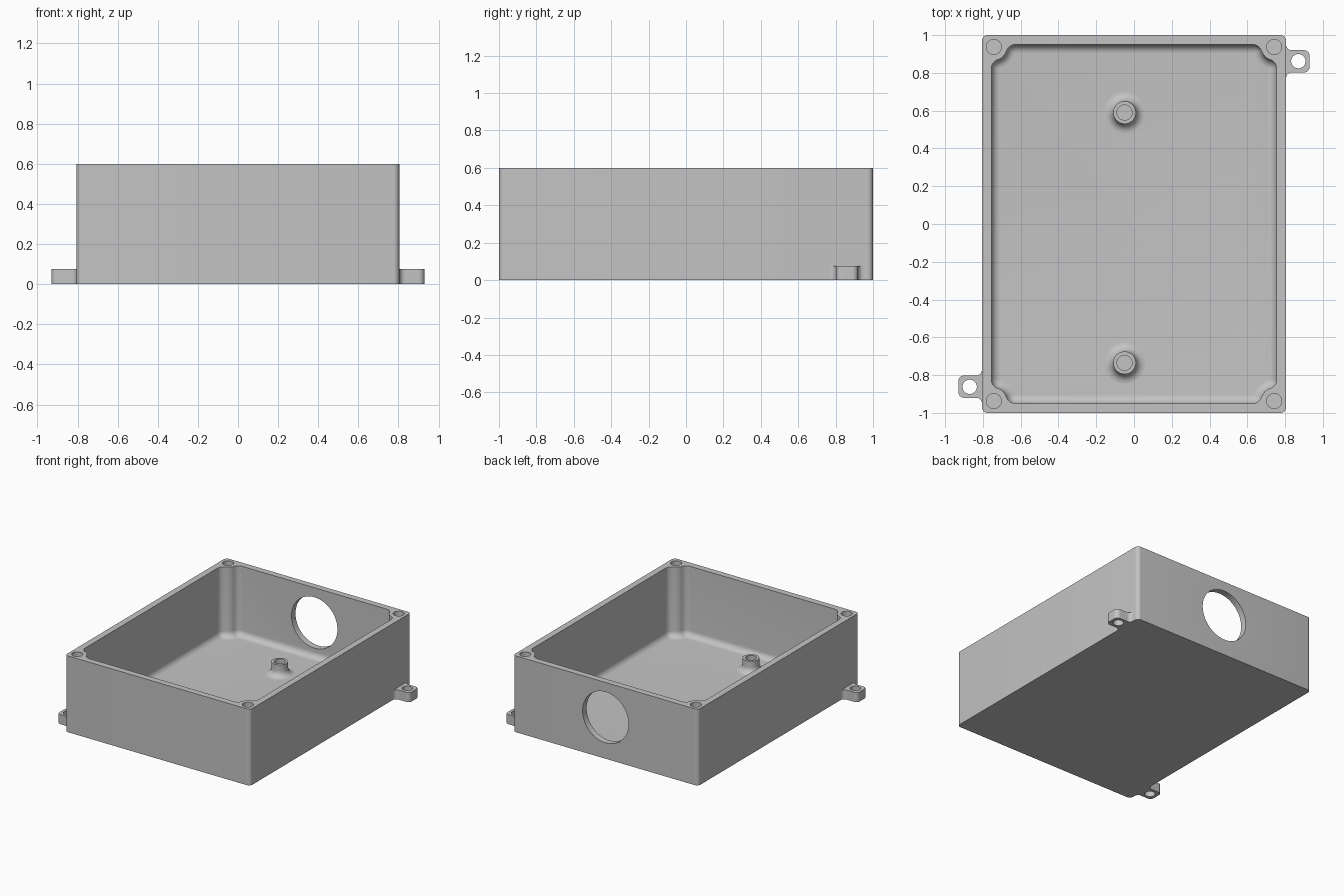
import bpy, bmesh, math
from math import sin, cos, pi, radians, sqrt, atan2, degrees

if "Cube" in bpy.data.objects:
    bpy.data.objects.remove(bpy.data.objects["Cube"])

grey = bpy.data.materials.new("plain grey")
grey.diffuse_color = (0.55, 0.55, 0.55, 1)
grey.use_nodes = True
grey.node_tree.nodes["Principled BSDF"].inputs["Base Color"].default_value = grey.diffuse_color

HX, HY, H = 0.805, 1.0, 0.6          # outer half sizes and height
WALL, FLOOR = 0.05, 0.05
BX, BY, BOSS_R = 0.742, 0.937, 0.07  # corner screw bosses
FILLET, COVE = 0.05, 0.047           # boss blend and floor cove radii


def arc(cx, cy, r, a0, a1, n=8):
    return [(cx + r * cos(radians(a0 + (a1 - a0) * i / n)),
             cy + r * sin(radians(a0 + (a1 - a0) * i / n))) for i in range(n + 1)]


def circle(cx, cy, r, n=40):
    return arc(cx, cy, r, 0, 360 * (n - 1) / n, n - 1)


def loft(name, rings):
    """Skin a list of (outline, z) rings and cap both ends."""
    bm = bmesh.new()
    loops = [[bm.verts.new((x, y, z)) for x, y in pts] for pts, z in rings]
    n = len(loops[0])
    for a, b in zip(loops, loops[1:]):
        for i in range(n):
            j = (i + 1) % n
            bm.faces.new((a[i], a[j], b[j], b[i]))
    bm.faces.new(loops[0][::-1])
    bm.faces.new(loops[-1])
    bmesh.ops.recalc_face_normals(bm, faces=bm.faces)
    me = bpy.data.meshes.new(name)
    bm.to_mesh(me)
    bm.free()
    me.materials.append(grey)
    ob = bpy.data.objects.new(name, me)
    bpy.context.collection.objects.link(ob)
    return ob


def activate(ob):
    bpy.ops.object.select_all(action='DESELECT')
    ob.select_set(True)
    bpy.context.view_layer.objects.active = ob


def cut(ob, cutter):
    activate(ob)
    mod = ob.modifiers.new("cut", 'BOOLEAN')
    mod.operation, mod.solver, mod.object = 'DIFFERENCE', 'EXACT', cutter
    bpy.ops.object.modifier_apply(modifier=mod.name)
    bpy.data.objects.remove(cutter)


def smooth(ob):
    activate(ob)
    bpy.ops.object.shade_smooth_by_angle(angle=radians(30))


def four_way(q):
    """Repeat a first-quadrant outline in all quadrants."""
    return (q + [(-x, y) for x, y in q[::-1]] + [(-x, -y) for x, y in q]
            + [(x, -y) for x, y in q[::-1]])


def cavity_outline(o):
    """Inner wall outline with boss bulges, inset by o."""
    cx, cy = HX - WALL - FILLET, HY - WALL - FILLET
    s = BOSS_R + FILLET
    ay = BY - sqrt(s * s - (BX - cx) ** 2)
    bx = BX - sqrt(s * s - (BY - cy) ** 2)
    t0 = degrees(atan2(BY - ay, BX - cx))
    t1 = degrees(atan2(BY - cy, BX - bx))
    q = arc(cx, ay, FILLET - o, 0, t0)
    q += arc(BX, BY, BOSS_R + o, t0 + 180, t1 + 180)[1:-1]
    q += arc(bx, cy, FILLET - o, t1, 90)
    return four_way(q)


# Open box: rounded block with a coved cavity
outer = four_way(arc(HX - 0.03, HY - 0.03, 0.03, 0, 90))
box = loft("box_body", [(outer, 0), (outer, H)])
cove = [(cavity_outline(COVE * (1 - sin(a))), FLOOR + COVE * (1 - cos(a)))
        for a in (pi / 2 * i / 8 for i in range(9))]
cut(box, loft("cavity_cutter", cove + [(cavity_outline(0), H + 0.1)]))

# Blind screw holes in the corner bosses
for sx in (-1, 1):
    for sy in (-1, 1):
        c = circle(sx * BX, sy * BY, 0.04, 32)
        cut(box, loft("screw_cutter", [(c, 0.2), (c, H + 0.1)]))

# Round cable opening in the back wall
c = circle(0, 0, 0.2, 64)
port = loft("port_cutter", [(c, -0.1), (c, 0.1)])
port.rotation_euler = (pi / 2, 0, 0)
port.location = (0, HY - WALL / 2, 0.325)
bpy.context.view_layer.update()
cut(box, port)
smooth(box)

# Standoffs with flared feet and blind holes
for name, y in (("back_standoff", 0.59), ("front_standoff", -0.735)):
    prof = [(0.11, FLOOR - 0.005)]
    prof += [(0.11 - 0.05 * sin(a), FLOOR + 0.05 * (1 - cos(a)))
             for a in (pi / 2 * i / 8 for i in range(9))]
    prof += [(0.06, 0.145), (0.04, 0.145), (0.04, FLOOR + 0.002)]
    smooth(loft(name, [(circle(-0.05, y, r), z) for r, z in prof]))

# Mounting ears at two opposite corners
ear = ([(0.80, 0.95)] + arc(0.835, 0.95, 0.03, 180, 270)
       + arc(0.90, 0.89, 0.03, 90, 0) + arc(0.90, 0.832, 0.03, 0, -90)
       + arc(0.835, 0.772, 0.03, 90, 180) + [(0.80, 0.772)])
for name, s in (("right_ear", 1), ("left_ear", -1)):
    pts = [(s * x, s * y) for x, y in ear]
    ob = loft(name, [(pts, 0), (pts, 0.075)])
    c = circle(s * 0.87, s * 0.862, 0.038, 32)
    cut(ob, loft("ear_cutter", [(c, -0.1), (c, 0.2)]))
    smooth(ob)
